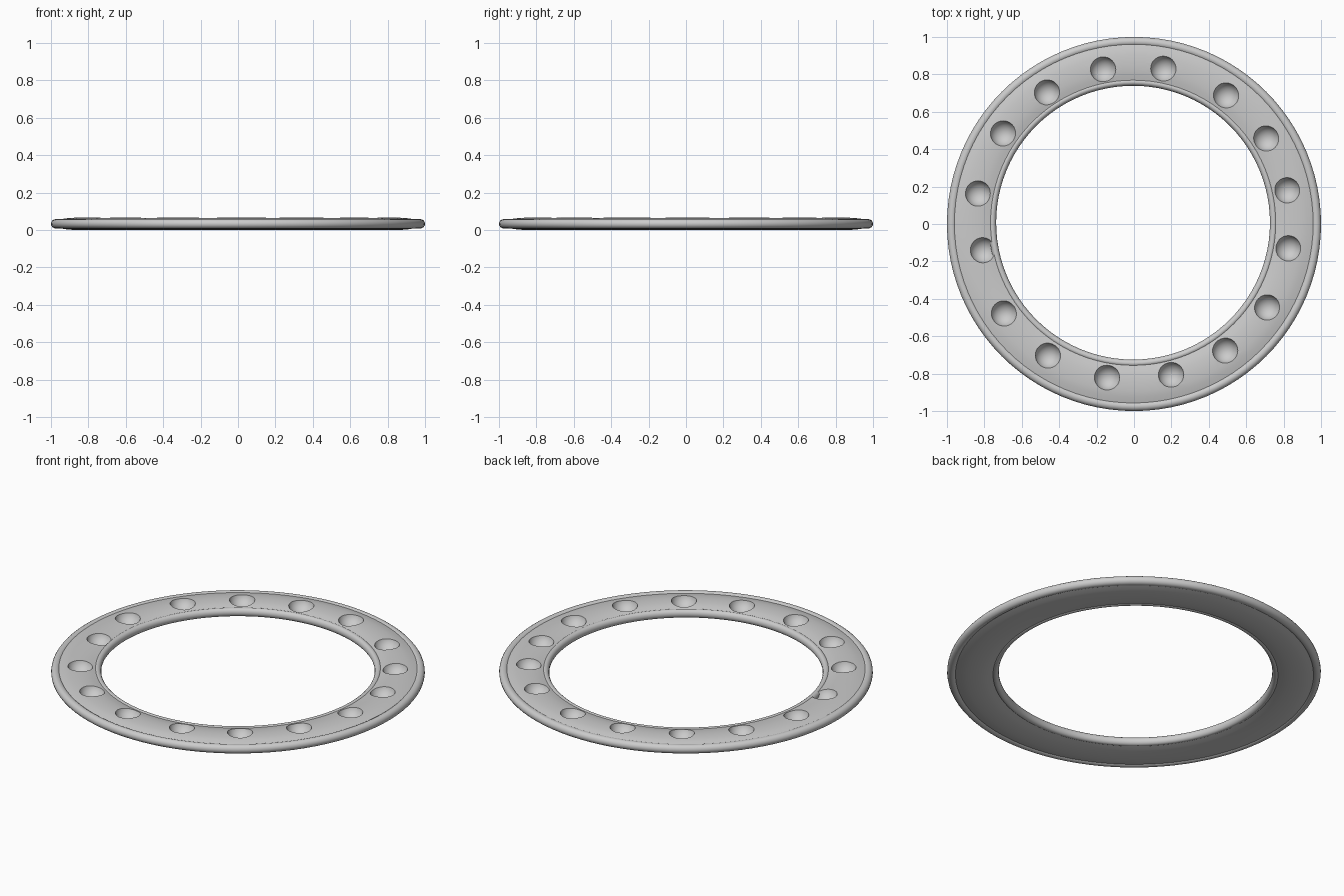
import bpy, bmesh, math

if "Cube" in bpy.data.objects:
    bpy.data.objects.remove(bpy.data.objects["Cube"])

SEG = 96
MID = 0.033          # mid height of the ring


def lathe(name, profile, cx=0.0, cy=0.0):
    """Revolve a closed (radius, z) profile round the z axis."""
    bm = bmesh.new()
    rings = []
    for i in range(SEG):
        a = 2 * math.pi * i / SEG
        rings.append([bm.verts.new((cx + r * math.cos(a), cy + r * math.sin(a), z))
                      for r, z in profile])
    n = len(profile)
    for i in range(SEG):
        p, q = rings[i], rings[(i + 1) % SEG]
        for j in range(n):
            k = (j + 1) % n
            bm.faces.new((p[j], q[j], q[k], p[k]))
    bmesh.ops.recalc_face_normals(bm, faces=bm.faces)
    me = bpy.data.meshes.new(name)
    bm.to_mesh(me)
    bm.free()
    ob = bpy.data.objects.new(name, me)
    bpy.context.collection.objects.link(ob)
    return ob


def round_profile(r, rad_x, rad_z, n=16):
    return [(r + rad_x * math.cos(2 * math.pi * i / n),
             MID + rad_z * math.sin(2 * math.pi * i / n)) for i in range(n)]


def smooth(ob):
    bpy.ops.object.select_all(action='DESELECT')
    ob.select_set(True)
    bpy.context.view_layer.objects.active = ob
    bpy.ops.object.shade_smooth_by_angle(angle=math.radians(35))


# Gently domed plate, mirrored top and bottom
half = [(0.755, 0.018), (0.79, 0.027), (0.82, 0.031), (0.86, 0.033),
        (0.90, 0.031), (0.93, 0.027), (0.962, 0.018)]
body = lathe("ring_plate", [(r, MID + h) for r, h in half]
             + [(r, MID - h) for r, h in reversed(half)], -0.004, 0.005)

# Rounded beads along the outer and inner edges
outer_rim = lathe("outer_rim", round_profile(0.975, 0.025, 0.025))
inner_rim = lathe("inner_rim", round_profile(0.752, 0.02, 0.024), -0.005, 0.007)

# Hand-placed round dimples in the top face
spots = [(-.165, .826), (.157, .83), (.492, .687), (.706, .457),
         (.818, .18), (.824, -.13), (.711, -.446), (.487, -.676),
         (.198, -.805), (-.144, -.82), (-.46, -.703), (-.695, -.478),
         (-.807, -.14), (-.834, .163), (-.70, .484), (-.465, .703)]
bm = bmesh.new()
for x, y in spots:
    new = bmesh.ops.create_uvsphere(bm, u_segments=32, v_segments=20, radius=0.07)
    bmesh.ops.translate(bm, verts=new["verts"], vec=(x, y, 0.081))
me = bpy.data.meshes.new("dimple_cutter")
bm.to_mesh(me)
bm.free()
cutter = bpy.data.objects.new("dimple_cutter", me)
bpy.context.collection.objects.link(cutter)

mod = body.modifiers.new("dimples", 'BOOLEAN')
mod.operation = 'DIFFERENCE'
mod.solver = 'EXACT'
mod.object = cutter
bpy.context.view_layer.objects.active = body
body.select_set(True)
bpy.ops.object.modifier_apply(modifier=mod.name)
bpy.data.objects.remove(cutter)

for ob in (body, outer_rim, inner_rim):
    smooth(ob)
